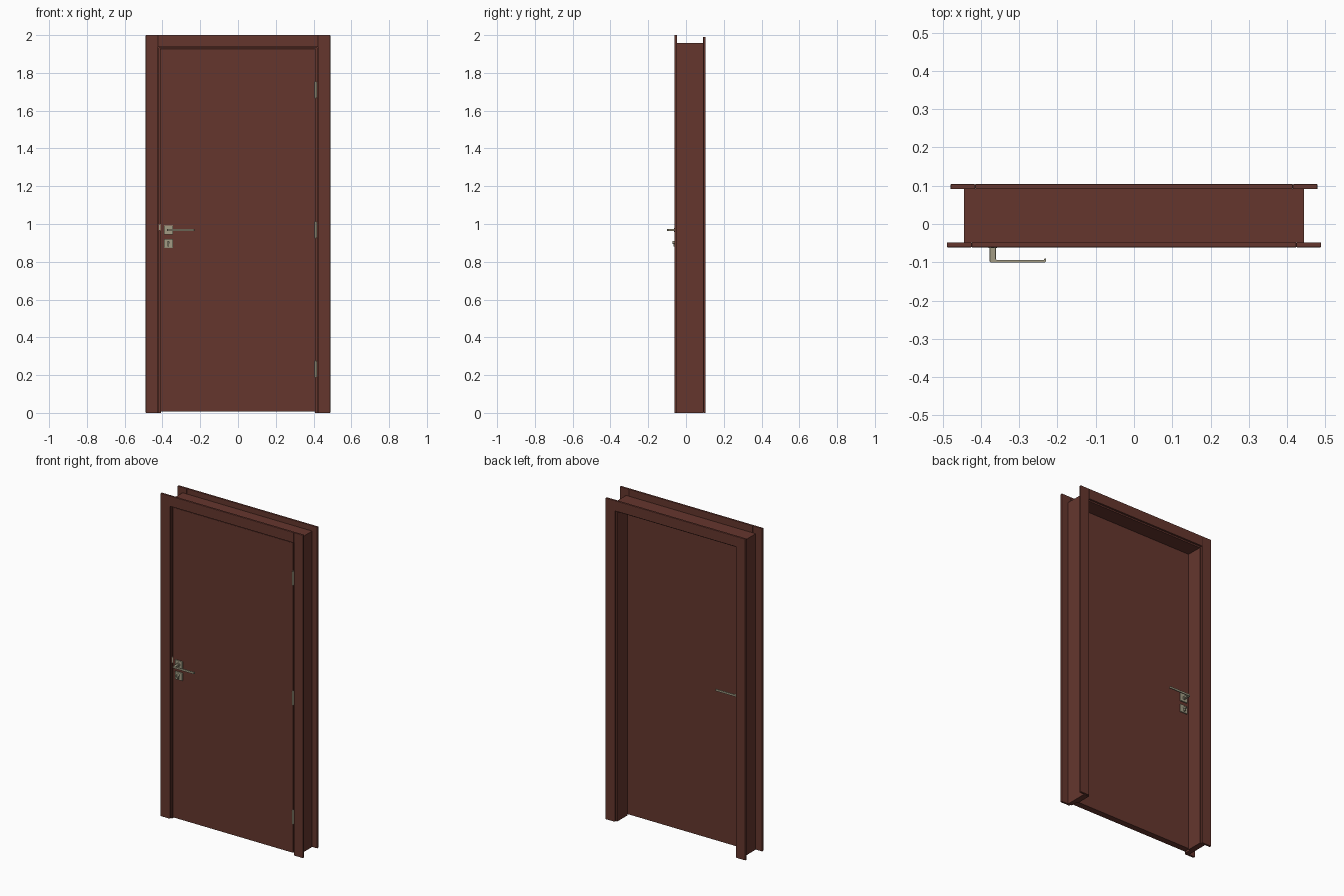
import bpy, bmesh, math
from mathutils import Matrix, Vector

if "Cube" in bpy.data.objects:
    bpy.data.objects.remove(bpy.data.objects["Cube"])


def material(name, rgb):
    m = bpy.data.materials.new(name)
    m.diffuse_color = (*rgb, 1)
    m.use_nodes = True
    m.node_tree.nodes["Principled BSDF"].inputs["Base Color"].default_value = m.diffuse_color
    return m


WOOD = material("mahogany wood", (0.13, 0.037, 0.027))
METAL = material("satin nickel", (0.36, 0.33, 0.23))
DARK = material("dark keyhole", (0.03, 0.03, 0.025))


def finish(name, bm, mat, bevel=0, segments=2):
    bmesh.ops.recalc_face_normals(bm, faces=bm.faces)
    me = bpy.data.meshes.new(name)
    bm.to_mesh(me)
    bm.free()
    ob = bpy.data.objects.new(name, me)
    bpy.context.collection.objects.link(ob)
    me.materials.append(mat)
    if bevel:
        b = ob.modifiers.new("soft edges", 'BEVEL')
        b.width, b.segments = bevel, segments
    return ob


def box(name, x, y, z, mat=WOOD, bevel=0):
    bm = bmesh.new()
    bmesh.ops.create_cube(bm, size=1)
    for v in bm.verts:
        v.co = Vector([(a + b) / 2 + c * (b - a)
                       for (a, b), c in zip((x, y, z), v.co)])
    return finish(name, bm, mat, bevel)


def rod(name, centre, radius, length, axis, mat=METAL):
    bm = bmesh.new()
    rot = Matrix.Rotation(math.pi / 2, 4, 'X') if axis == 'Y' else Matrix()
    bmesh.ops.create_cone(bm, cap_ends=True, segments=24, radius1=radius, radius2=radius,
                          depth=length, matrix=Matrix.Translation(centre) @ rot)
    for f in bm.faces:
        f.smooth = len(f.verts) == 4
    for e in bm.edges:
        e.smooth = all(f.smooth for f in e.link_faces)
    return finish(name, bm, mat)


def prism(name, pts, z0, z1, mat, bevel=0):
    # plan outline (x, y) extruded upwards
    bm = bmesh.new()
    face = bm.faces.new([bm.verts.new((x, y, z0)) for x, y in pts])
    r = bmesh.ops.extrude_face_region(bm, geom=[face])
    for v in r["geom"]:
        if isinstance(v, bmesh.types.BMVert):
            v.co.z = z1
    return finish(name, bm, mat, bevel)


# Door leaf
DF, DB = -0.048, -0.008
box("door_leaf", (-0.413, 0.411), (DF, DB), (0.008, 1.928), bevel=0.001)

# Rebated side jambs and head jamb
for side, s in (("left", -1), ("right", 1)):
    prism(f"{side}_jamb", [(s * x, y) for x, y in
          ((0.444, -0.048), (0.417, -0.048), (0.417, -0.007), (0.407, -0.007),
           (0.407, 0.091), (0.444, 0.091))], 0, 1.957, WOOD)
box("head_jamb", (-0.417, 0.417), (-0.048, 0.091), (1.932, 1.957))
box("head_stop", (-0.407, 0.407), (-0.007, 0.091), (1.918, 1.932))

# Casings: two legs with a header between them, front and back
for face, outer, inner, top, low, y in (
        ("front", 0.4885, 0.424, 2.0, 1.936, (-0.061, -0.048)),
        ("back", 0.479, 0.415, 1.99, 1.926, (0.091, 0.104))):
    for side, s in (("left", -1), ("right", 1)):
        box(f"{face}_casing_{side}", tuple(sorted((s * outer, s * inner))),
            y, (0, top), bevel=0.002)
    box(f"{face}_casing_header", (-inner, inner), y, (low, top), bevel=0.002)

# Hinges on the right edge
for i, z in enumerate((0.232, 0.969, 1.71)):
    rod(f"hinge_barrel_{i + 1}", (0.412, -0.050, z), 0.006, 0.082, 'Z')
    for part, zz in (("lower", z - 0.042), ("upper", z + 0.042)):
        rod(f"hinge_{part}_cap_{i + 1}", (0.412, -0.050, zz), 0.004, 0.006, 'Z')

# Latch and strike plate on the left edge
box("latch_plate", (-0.4175, -0.411), (-0.050, -0.028), (0.965, 1.0), METAL)

# Handle sets, mirrored on both faces
for face, y0, d in (("front", DF, -1), ("back", DB, 1)):
    def span(a, b):
        return tuple(sorted((y0 + d * a, y0 + d * b)))
    for part, z in (("handle", 0.968), ("key", 0.897)):
        box(f"{face}_{part}_rosette", (-0.393, -0.343), span(0, 0.008),
            (z - 0.024, z + 0.024), METAL, 0.0015)
    rod(f"{face}_lever_collar", (-0.369, y0 + d * 0.011, 0.968), 0.011, 0.008, 'Y')
    # Bent lever: neck, grip and a short returned tip
    pts = [(-0.377, 0.006), (-0.377, 0.050), (-0.374, 0.053), (-0.233, 0.053),
           (-0.230, 0.050), (-0.230, 0.042), (-0.234, 0.042), (-0.235, 0.046),
           (-0.358, 0.046), (-0.361, 0.043), (-0.361, 0.006)]
    prism(f"{face}_lever", [(x, y0 + d * y) for x, y in pts], 0.962, 0.974, METAL, 0.001)
    # Lock cylinder with keyhole
    rod(f"{face}_lock_cylinder", (-0.369, y0 + d * 0.014, 0.902), 0.008, 0.020, 'Y')
    box(f"{face}_lock_tail", (-0.373, -0.365), span(0.006, 0.018), (0.882, 0.900), METAL)
    box(f"{face}_keyhole", (-0.370, -0.368), span(0.0235, 0.0245), (0.897, 0.907), DARK)
